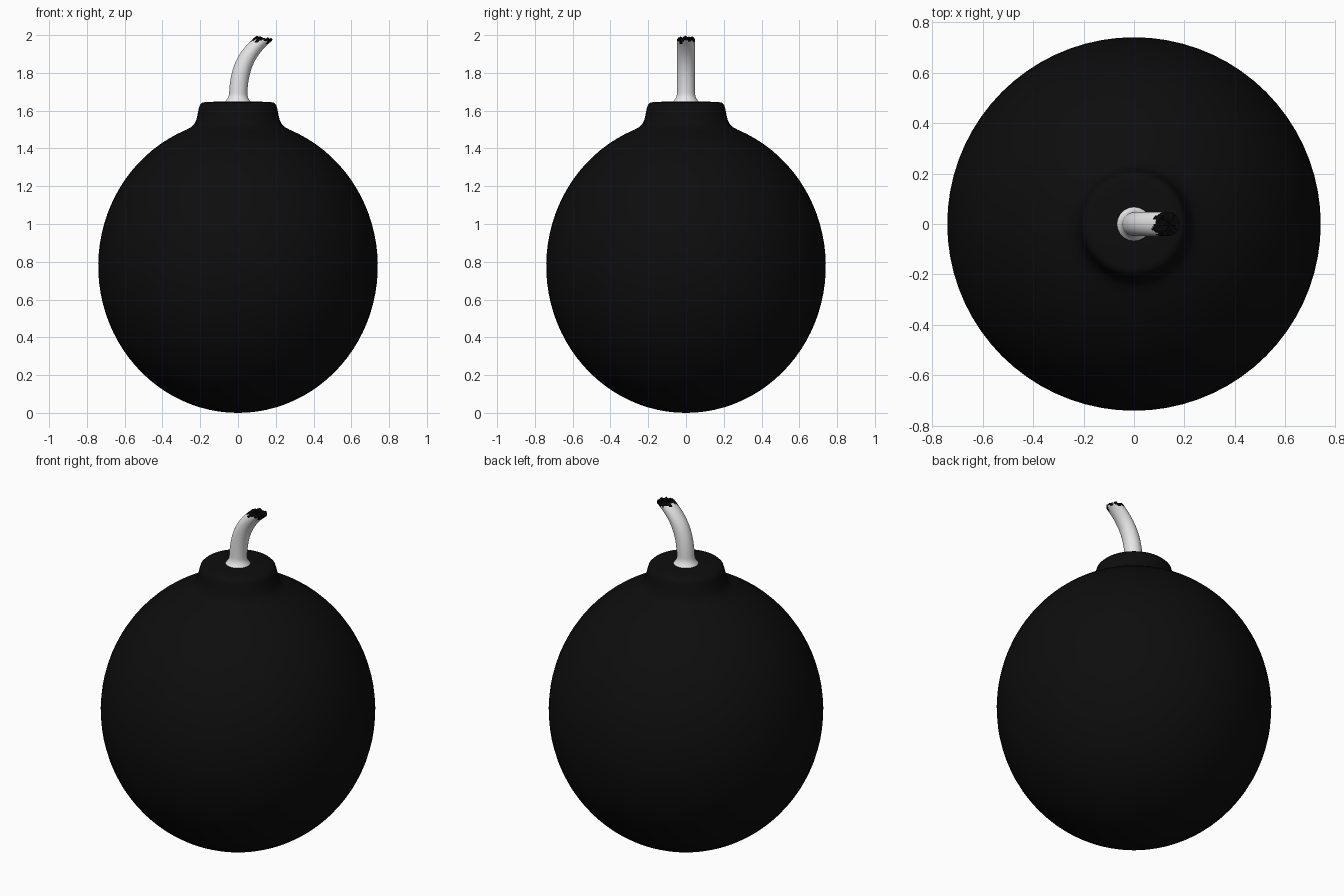
import bpy, bmesh, math, random
from mathutils import Vector

random.seed(4)
cube = bpy.data.objects.get("Cube")
if cube:
    bpy.data.objects.remove(cube)


def material(name, value, roughness):
    m = bpy.data.materials.new(name)
    m.use_nodes = True
    colour = (value, value, value, 1)
    m.diffuse_color = colour
    bsdf = m.node_tree.nodes["Principled BSDF"]
    bsdf.inputs["Base Color"].default_value = colour
    bsdf.inputs["Roughness"].default_value = roughness
    return m


def ring(bm, centre, radius, count, tilt=0.0, jitter=0.0):
    """Near-horizontal circle of vertices."""
    verts = []
    for i in range(count):
        a = math.tau * i / count
        x, y = radius * math.cos(a), radius * math.sin(a)
        lift = random.uniform(-jitter, jitter) - tilt * x
        verts.append(bm.verts.new(centre + Vector((x, y, lift))))
    return verts


def bridge(bm, low, high):
    n = len(low)
    return [bm.faces.new((low[i], low[(i + 1) % n], high[(i + 1) % n], high[i]))
            for i in range(n)]


def fan(bm, loop, point, up):
    tip = bm.verts.new(point)
    n = len(loop)
    faces = []
    for i in range(n):
        a, b = loop[i], loop[(i + 1) % n]
        faces.append(bm.faces.new((a, b, tip) if up else (b, a, tip)))
    return faces


def finish(bm, name, mats, angle):
    mesh = bpy.data.meshes.new(name)
    bm.to_mesh(mesh)
    bm.free()
    obj = bpy.data.objects.new(name, mesh)
    bpy.context.collection.objects.link(obj)
    for m in mats:
        mesh.materials.append(m)
    bpy.ops.object.select_all(action="DESELECT")
    obj.select_set(True)
    bpy.context.view_layer.objects.active = obj
    bpy.ops.object.shade_smooth_by_angle(angle=math.radians(angle))
    return obj


black = material("matte black", 0.004, 0.8)
white = material("fuse white", 0.8, 0.7)
char = material("burnt black", 0.002, 0.9)

# Round shell and raised neck, turned from one profile
WIDE, TALL = 0.74, 0.777
end = math.pi - math.asin(0.275 / WIDE)
profile = []
for i in range(1, 41):
    a = end * i / 40
    profile.append((WIDE * math.sin(a), TALL - TALL * math.cos(a)))
profile += [(0.25, 1.512), (0.233, 1.527), (0.222, 1.548), (0.214, 1.58),
            (0.208, 1.61), (0.202, 1.63), (0.19, 1.642), (0.172, 1.646),
            (0.1, 1.648)]
bm = bmesh.new()
rings = [ring(bm, Vector((0, 0, z)), r, 72) for r, z in profile]
for low, high in zip(rings, rings[1:]):
    bridge(bm, low, high)
fan(bm, rings[0], (0, 0, 0), False)
fan(bm, rings[-1], (0, 0, 1.65), True)
finish(bm, "round_shell", [black], 60)

# Bent fuse: level rings swept along a curve, with a flared foot
path = [Vector(p) for p in ((0, 0, 1.645), (0, 0, 1.82), (0.04, 0, 1.9), (0.14, 0, 1.984))]


def along(t):
    s = 1 - t
    return (path[0] * s**3 + path[1] * 3 * s * s * t
            + path[2] * 3 * s * t * t + path[3] * t**3)


SIDES, STEPS = 32, 40
bm = bmesh.new()
rings = []
for k in range(STEPS + 1):
    t = k / STEPS
    radius = 0.048 + 0.022 * max(0, 1 - t / 0.09) ** 2
    if k == STEPS:
        radius = 0.042
    rings.append(ring(bm, along(t), radius, SIDES, 0.15 * t,
                      0.007 if k == STEPS else 0))

# Burnt end: ragged edge set by a different depth on each column
depth = [random.choice((1, 2, 2, 3, 4)) for _ in range(SIDES)]
for k in range(STEPS):
    for i, face in enumerate(bridge(bm, rings[k], rings[k + 1])):
        face.material_index = int(k >= STEPS - depth[i])
inner = ring(bm, along(1) + Vector((0, 0, -0.004)), 0.024, SIDES, 0.15, 0.006)
for face in bridge(bm, rings[-1], inner) + fan(bm, inner, along(1), True):
    face.material_index = 1
finish(bm, "fuse", [white, char], 50)
